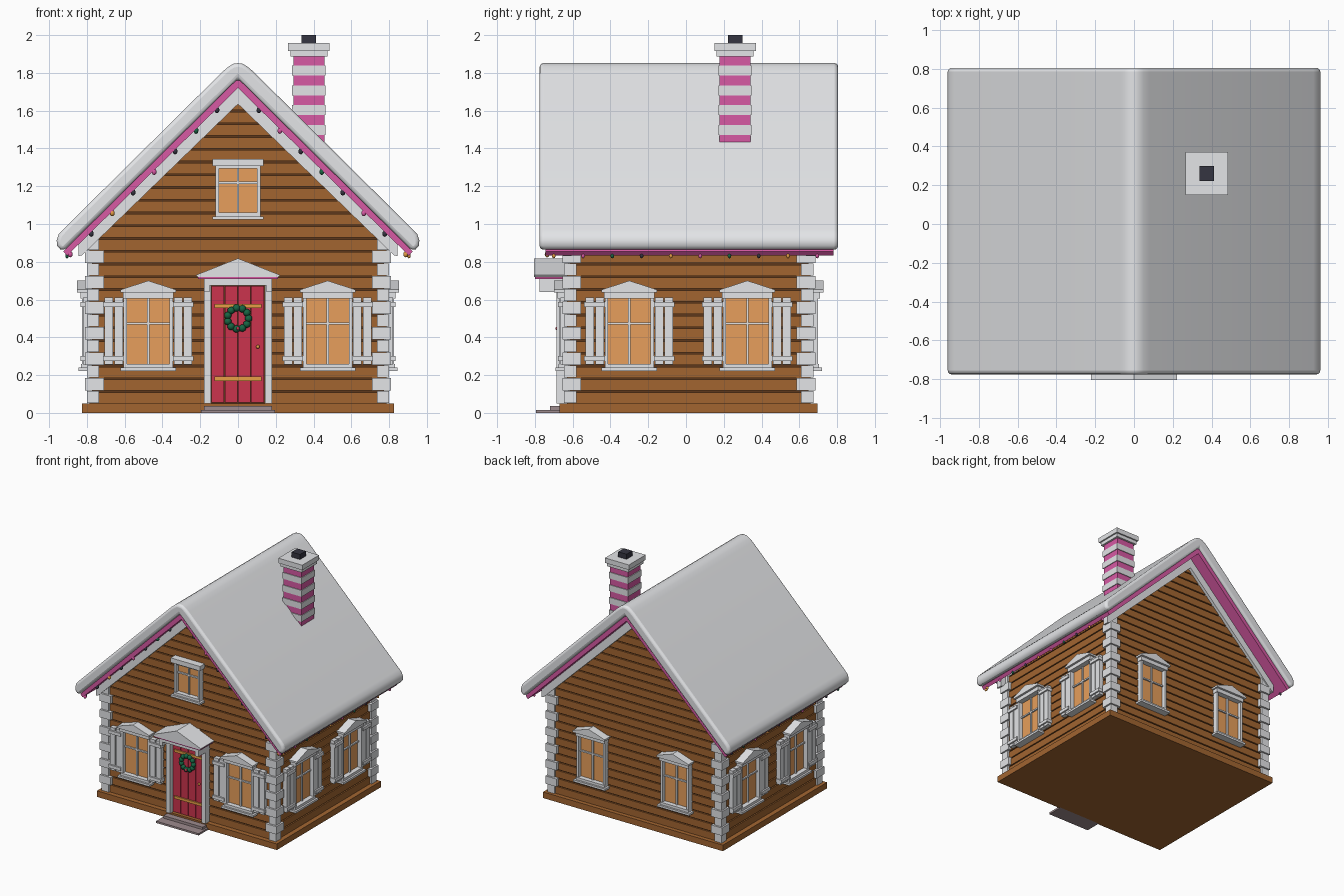
import bpy, bmesh, math
from mathutils import Matrix, Vector

if "Cube" in bpy.data.objects:
    bpy.data.objects.remove(bpy.data.objects["Cube"], do_unlink=True)


def material(name, r, g, b):
    m = bpy.data.materials.new(name)
    m.use_nodes = True
    m.diffuse_color = (r, g, b, 1)
    m.node_tree.nodes["Principled BSDF"].inputs["Base Color"].default_value = (r, g, b, 1)
    return m


WOOD = material("brown wood", .36, .13, .03)
GROOVE = material("dark groove brown", .11, .038, .011)
WHITE = material("snow white", .78, .79, .81)
PINK = material("magenta", .68, .1, .37)
RED = material("door red", .6, .033, .075)
GLASS = material("amber glass", .9, .39, .12)
GOLD = material("gold", .93, .4, .07)
GREEN = material("wreath green", .009, .13, .056)
DARK = material("dark slate", .035, .035, .052)
STONE = material("step stone", .34, .26, .27)

I = Matrix.Identity(4)
FRONT, BACK, SIDE = -.63, .66, .785


class Part:
    """Collects primitives into one named object."""

    def __init__(self, name, mat, xf=I):
        self.name, self.mat, self.xf, self.bm = name, mat, xf, bmesh.new()

    def prism(self, pts, y0, y1):
        rings = [[self.bm.verts.new(self.xf @ Vector((x, y, z))) for x, z in pts] for y in (y0, y1)]
        n = len(pts)
        self.bm.faces.new(rings[0])
        self.bm.faces.new(rings[1][::-1])
        for i in range(n):
            j = (i + 1) % n
            self.bm.faces.new((rings[0][j], rings[0][i], rings[1][i], rings[1][j]))
        return self

    def box(self, x0, x1, y0, y1, z0, z1):
        return self.prism([(x0, z0), (x1, z0), (x1, z1), (x0, z1)], y0, y1)

    def ball(self, x, y, z, r, stretch=1):
        m = self.xf @ Matrix.Translation((x, y, z)) @ Matrix.Diagonal((1, 1, stretch, 1))
        bmesh.ops.create_icosphere(self.bm, subdivisions=2, radius=r, matrix=m)
        return self

    def done(self, bevel=0, smooth=False):
        bmesh.ops.recalc_face_normals(self.bm, faces=self.bm.faces)
        me = bpy.data.meshes.new(self.name)
        self.bm.to_mesh(me)
        self.bm.free()
        me.materials.append(self.mat)
        ob = bpy.data.objects.new(self.name, me)
        bpy.context.collection.objects.link(ob)
        if bevel:
            mod = ob.modifiers.new("soft_edges", 'BEVEL')
            mod.width, mod.segments, mod.limit_method = bevel, 3, 'ANGLE'
            mod.angle_limit = math.radians(40)
        if smooth:
            bpy.ops.object.select_all(action='DESELECT')
            ob.select_set(True)
            bpy.context.view_layer.objects.active = ob
            bpy.ops.object.shade_smooth_by_angle(angle=math.radians(40))
        return ob


def mirrored(right):
    """Closes a half profile that runs from the top centre to the bottom centre."""
    return right + [(-x, z) for x, z in reversed(right) if x > 0]


# Walls: dark core with a stack of boards
def half_width(z):
    return max(.01, min(SIDE, 1.71 - z))


eave = 1.71 - SIDE
Part("wall_core", GROOVE).prism(mirrored([(0, 1.69), (SIDE - .012, eave - .01), (SIDE - .012, .02), (0, .02)]),
                                FRONT + .012, BACK - .012).done()
boards = Part("wall_boards", WOOD)
pitch = .0675
for i in range(24):
    a = .05 + i * pitch
    b = a + pitch - .009
    wa, wb = half_width(a), half_width(b)
    pts = [(-wa, a), (wa, a), (wb, b), (-wb, b)]
    if a < eave < b:
        pts = [(-wa, a), (wa, a), (wa, eave), (wb, b), (-wb, b), (-wa, eave)]
    boards.prism(pts, FRONT, BACK)
boards.done()
Part("foundation", WOOD).box(-.825, .825, -.67, .695, 0, .05).done()

# Corner blocks
quoins = Part("corner_blocks", WHITE)
for sx in (-1, 1):
    for sy, edge in ((-1, FRONT), (1, BACK)):
        for i in range(13):
            z = .052 + i * .0675
            inn, out = (.71, .025) if i % 2 else (.735, .015)
            ys = sorted((edge + sy * out, edge - sy * (SIDE - inn)))
            xs = sorted((sx * inn, sx * (SIDE + out)))
            quoins.box(*xs, *ys, z, z + .0645)
quoins.done()

# Roof
Part("roof_snow", WHITE).prism(mirrored([
    (0, 1.852), (.025, 1.848), (.05, 1.833), (.08, 1.808), (.925, .972), (.95, .945), (.96, .915), (.958, .885),
    (.94, .865), (.92, .86), (0, 1.77)]), -.775, .805).done(.02, True)
Part("roof_deck", PINK).prism(mirrored([(0, 1.775), (.925, .855), (.905, .832), (0, 1.72)]), -.745, .78).done()
trim = Part("gable_trim", WHITE)
for y in (FRONT, BACK):
    trim.prism(mirrored([(0, 1.735), (.845, .89), (.845, .83), (.825, .835), (0, 1.635)]), y - .025, y + .025)
trim.done()

# String lights along the front gable and both eaves
bulbs = [Part("string_lights_" + n, m) for n, m in (("dark", DARK), ("gold", GOLD), ("magenta", PINK), ("green", GREEN))]
for s in (-1, 1):
    for i in range(1, 9):
        colour = bulbs[(0, 1, 0, 2, 0, 3, 0, 2)[(i * 3 + s) % 8]]
        colour.ball(s * .111 * i, -.735, 1.712 - .109 * i, .013, 1.3)
    for i in range(10):
        bulbs[(i + s) % 4].ball(s * .905, -.7 + i * .155, .832, .01, 1.4)
for b in bulbs:
    b.done(0, True)


# Windows, built facing the front and then placed on a wall
def window(name, xf, half, z0, z1, pediment=True, shutters=False):
    Part(name + "_glass", GLASS, xf).box(-half, half, -.006, .01, z0, z1).done()
    f = Part(name + "_frame", WHITE, xf)
    for s in (-1, 1):
        f.box(*sorted((s * half, s * (half + .018))), -.04, .01, z0 - .005, z1 + .01)
    f.box(-.006, .006, -.018, 0, z0, z1)
    f.box(-half, half, -.018, 0, (z0 + z1) / 2 + .035, (z0 + z1) / 2 + .047)
    f.box(-half - .035, half + .035, -.06, .01, z0 - .037, z0 - .02)
    f.box(-half - .018, half + .018, -.045, .01, z0 - .02, z0)
    if pediment:
        f.box(-half - .022, half + .022, -.05, .01, z1, z1 + .038)
        f.prism(mirrored([(0, z1 + .095), (half + .035, z1 + .047), (half + .035, z1 + .032), (0, z1 + .032)]),
                -.068, .01)
    else:
        f.box(-half - .02, half + .02, -.045, .01, z1, z1 + .025)
        f.box(-half - .035, half + .035, -.06, .01, z1 + .012, z1 + .05)
    f.done()
    if shutters:
        p = Part(name + "_shutters", WHITE, xf)
        for s in (-1, 1):
            for a in (.135, .187):
                p.box(*sorted((s * a, s * (a + .045))), -.035, .005, z0 - .005, z1 + .005)
            for z in (z0 + .015, z1 - .045):
                p.box(*sorted((s * .13, s * .24)), -.048, 0, z, z + .026)
        p.done()


def on_wall(x, y, degrees):
    return Matrix.Translation((x, y, 0)) @ Matrix.Rotation(math.radians(degrees), 4, 'Z')


LOW, HIGH = .26, .605
for side, s in (("left", 1), ("right", -1)):
    window("front_%s_window" % side, on_wall(s * .475, FRONT, 0), .112, LOW, HIGH, shutters=True)
    window("back_%s_window" % side, on_wall(s * .385, BACK, 180), .112, LOW, HIGH)
    for place, y in (("front", -.3), ("rear", .325)):
        window("%s_side_%s_window" % (side, place), on_wall(s * SIDE, y, s * 90), .112, LOW, HIGH, shutters=True)
window("attic_window", on_wall(0, FRONT, 0), .1, 1.06, 1.295, pediment=False)

# Door
wall = on_wall(0, FRONT, 0)
door = Part("door_planks", RED, wall)
for i in range(4):
    door.box(-.14 + i * .07, -.073 + i * .07, -.02, .01, .055, .672)
door.done()
Part("door_backing", GROOVE, wall).box(-.145, .145, -.008, .01, .05, .675).done()
hinges = Part("door_hinges", GOLD, wall)
for z in (.17, .555):
    hinges.box(-.125, .125, -.03, 0, z, z + .022)
hinges.done()
Part("door_knob", GOLD, wall).ball(.105, -.03, .35, .01).done(0, True)

frame = Part("door_frame", WHITE, wall)
for s in (-1, 1):
    frame.box(*sorted((s * .143, s * .18)), -.055, .01, .05, .7)
    frame.prism([(s * .15, .64), (s * .18, .64), (s * .18, .715), (s * .15, .715)], -.145, .01)
frame.box(-.18, .18, -.145, .01, .675, .715)
frame.done()
Part("canopy_edge", PINK, wall).box(-.212, .212, -.17, .01, .71, .722).done()
Part("canopy", WHITE, wall).prism(mirrored([(0, .818), (.222, .73), (.215, .72), (0, .72)]), -.175, .01).done()

# Wreath
wreath = Part("wreath", GREEN, wall)
for i in range(11):
    a = math.tau * i / 11
    wreath.ball(.056 * math.cos(a), -.035, .5 + .056 * math.sin(a), .02)
wreath.done(0, True)
Part("wreath_berry", RED, wall).ball(0, -.052, .447, .009).done(0, True)

# Doorstep
Part("doorstep", STONE).box(-.195, .195, -.795, -.66, 0, .015).box(-.18, .18, -.72, -.66, 0, .036).done()

# Chimney: alternating bands with a cap and flue
cx, cy = .375, .26
bands = {0: Part("chimney_magenta_bands", PINK), 1: Part("chimney_white_bands", WHITE)}
for i in range(12):
    z = 1.89 - (i + 1) * .0522
    r = .088 if i % 2 else .082
    bands[i % 2].box(cx - r, cx + r, cy - r, cy + r, z, z + .0522)
for b in bands.values():
    b.done()
cap = Part("chimney_cap", WHITE)
for r, z0, z1 in ((.098, 1.888, 1.917), (.11, 1.917, 1.958)):
    cap.box(cx - r, cx + r, cy - r, cy + r, z0, z1)
cap.done()
Part("chimney_flue", DARK).box(cx - .038, cx + .038, cy - .038, cy + .038, 1.94, 2.0).done()
